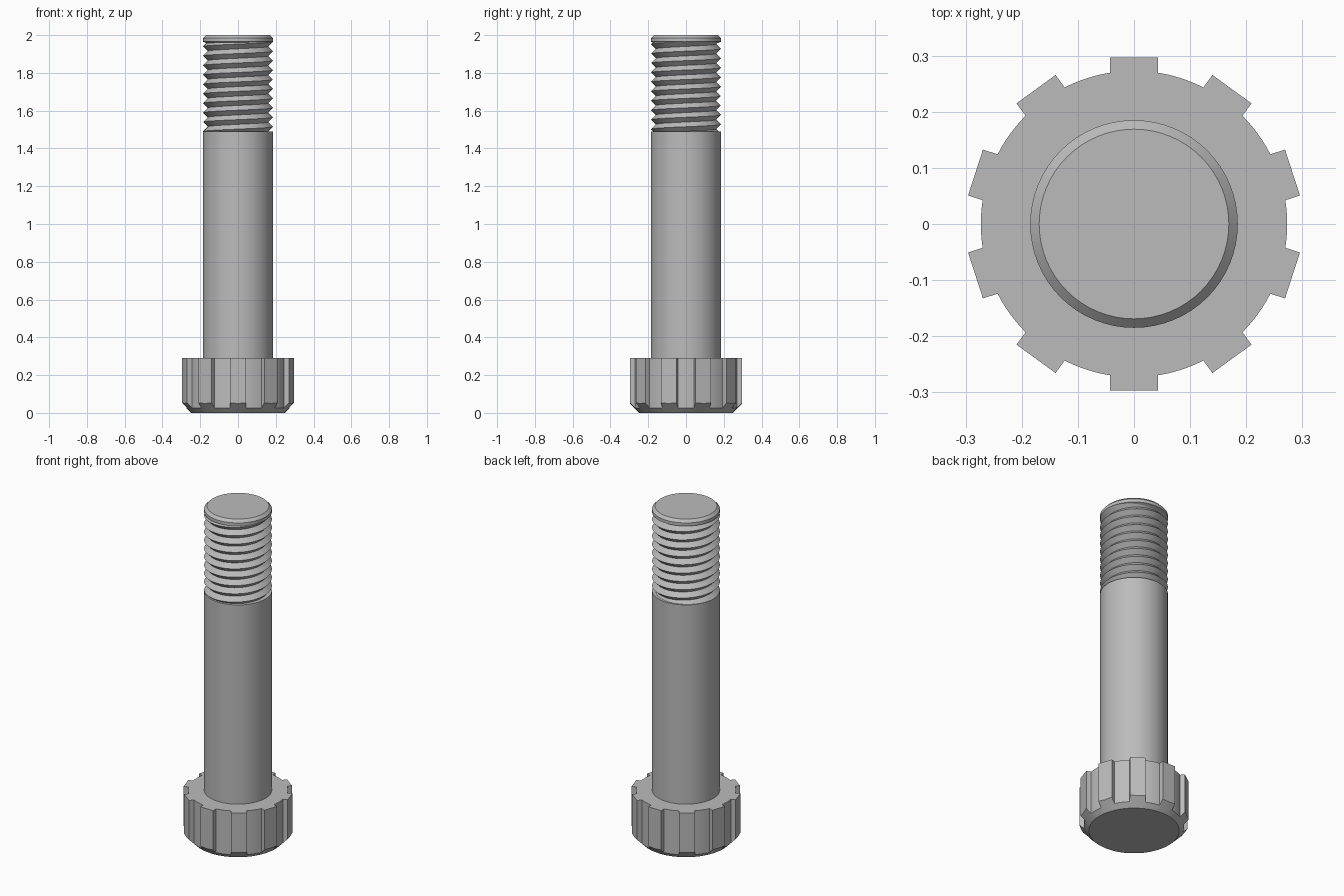
import bpy, bmesh
from math import pi, sin, cos, radians, hypot, atan2, sqrt

if "Cube" in bpy.data.objects:
    bpy.data.objects.remove(bpy.data.objects["Cube"])

steel = bpy.data.materials.new("steel grey")
steel.use_nodes = True
steel.diffuse_color = (0.5, 0.5, 0.5, 1)
steel.node_tree.nodes["Principled BSDF"].inputs["Base Color"].default_value = (0.5, 0.5, 0.5, 1)

SEG = 64
SHANK_R, ROOT_R = 0.185, 0.160
HEAD_TOP, THREAD_LO, THREAD_HI, PITCH = 0.29, 1.49, 1.965, 0.05


def finish(bm, name):
    bmesh.ops.remove_doubles(bm, verts=bm.verts, dist=1e-5)
    bmesh.ops.recalc_face_normals(bm, faces=bm.faces)
    mesh = bpy.data.meshes.new(name)
    bm.to_mesh(mesh)
    bm.free()
    mesh.materials.append(steel)
    obj = bpy.data.objects.new(name, mesh)
    bpy.context.collection.objects.link(obj)
    bpy.ops.object.select_all(action='DESELECT')
    obj.select_set(True)
    bpy.context.view_layer.objects.active = obj
    bpy.ops.object.shade_smooth_by_angle(angle=radians(20))


def bridge(bm, a, b):
    for i in range(len(a)):
        j = (i + 1) % len(a)
        bm.faces.new((a[i], a[j], b[j], b[i]))


def lathe(name, profile):
    """Capped solid of revolution from (radius, z) pairs."""
    bm = bmesh.new()
    rings = [[bm.verts.new((r * cos(2 * pi * i / SEG), r * sin(2 * pi * i / SEG), z))
              for i in range(SEG)] for r, z in profile]
    for a, b in zip(rings, rings[1:]):
        bridge(bm, a, b)
    bm.faces.new(rings[0])
    bm.faces.new(rings[-1])
    finish(bm, name)


def splined_head():
    """Ten flat teeth on a round core, with a conical chamfer underneath."""
    core, tip, half, base, teeth = 0.273, 0.297, 0.043, 0.247, 10
    foot = sqrt(core ** 2 - half ** 2)
    a0, step, arc = atan2(half, foot), 2 * pi / teeth, 6
    outline = []
    for t in range(teeth):
        mid = pi / 2 + t * step
        for x, y in ((tip, -half), (tip, 0), (tip, half)):
            outline.append((x * cos(mid) - y * sin(mid), x * sin(mid) + y * cos(mid)))
        for k in range(arc + 1):
            a = mid + a0 + (step - 2 * a0) * k / arc
            outline.append((core * cos(a), core * sin(a)))
    bm = bmesh.new()
    top, rim, bottom = [], [], []
    for x, y in outline:
        r = hypot(x, y)
        top.append(bm.verts.new((x, y, HEAD_TOP)))
        rim.append(bm.verts.new((x, y, r - base)))
        bottom.append(bm.verts.new((x * base / r, y * base / r, 0)))
    bridge(bm, top, rim)
    bridge(bm, rim, bottom)
    bm.faces.new(top)
    bm.faces.new(bottom)
    finish(bm, "splined_head")


def helical_thread():
    """V thread: rows alternate root and crest, climbing one pitch per turn."""
    bm = bmesh.new()
    rows = 2 * int((THREAD_HI - THREAD_LO) / PITCH + 3)
    columns = []
    for i in range(SEG + 1):
        column = []
        for j in range(rows):
            shift = THREAD_LO + PITCH * (i / SEG - 1)
            z = min(max(shift + PITCH * j / 2, THREAD_LO), THREAD_HI)
            wave = 1 - abs(2 * (((z - shift) / PITCH) % 1) - 1)
            r = ROOT_R + (SHANK_R - ROOT_R) * wave
            a = 2 * pi * i / SEG
            column.append(bm.verts.new((r * cos(a), r * sin(a), z)))
        columns.append(column)
    for a, b in zip(columns, columns[1:]):
        for j in range(rows - 1):
            if a[j + 1].co.z - a[j].co.z > 1e-5 or b[j + 1].co.z - b[j].co.z > 1e-5:
                bm.faces.new((a[j], b[j], b[j + 1], a[j + 1]))
    bmesh.ops.delete(bm, geom=[v for v in bm.verts if not v.link_faces], context='VERTS')
    finish(bm, "helical_thread")


splined_head()
lathe("shank", [(SHANK_R, HEAD_TOP), (SHANK_R, THREAD_LO)])
helical_thread()
lathe("chamfered_tip", [(ROOT_R, THREAD_HI - 0.01), (SHANK_R, THREAD_HI),
                        (SHANK_R, 1.984), (0.169, 2.0)])
